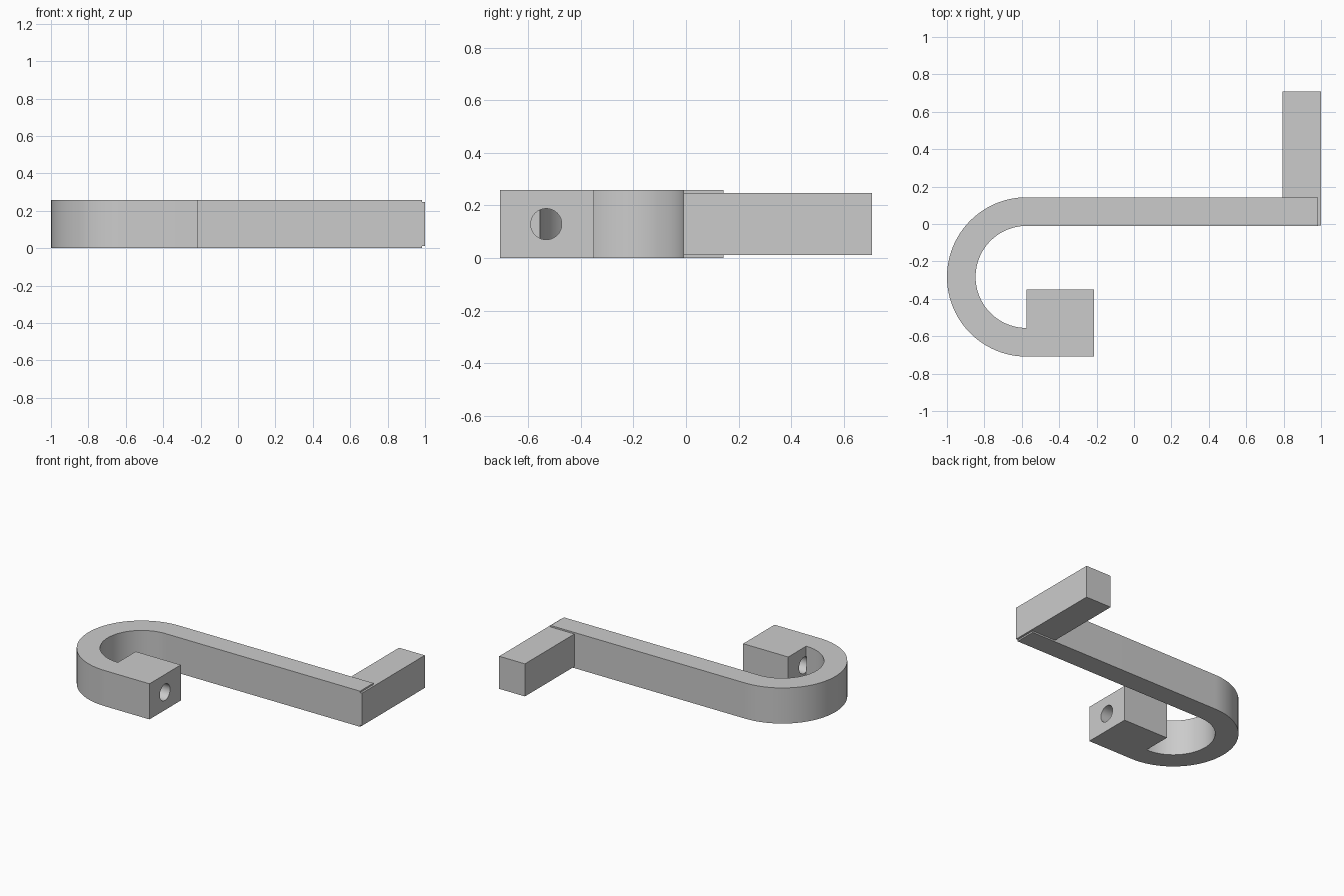
import bpy, bmesh
from math import pi, cos, sin, radians
from mathutils import Matrix

cube = bpy.data.objects.get("Cube")
if cube:
    bpy.data.objects.remove(cube, do_unlink=True)

# Single grey material
grey = bpy.data.materials.new("plain grey")
grey.use_nodes = True
colour = (0.6, 0.6, 0.6, 1)
grey.diffuse_color = colour
grey.node_tree.nodes["Principled BSDF"].inputs["Base Color"].default_value = colour


def finish(name, bm):
    bmesh.ops.recalc_face_normals(bm, faces=bm.faces)
    mesh = bpy.data.meshes.new(name)
    bm.to_mesh(mesh)
    bm.free()
    mesh.materials.append(grey)
    obj = bpy.data.objects.new(name, mesh)
    bpy.context.collection.objects.link(obj)
    return obj


def extrude(name, outline, z0, z1):
    bm = bmesh.new()
    base = bm.faces.new([bm.verts.new((x, y, z0)) for x, y in outline])
    top = bmesh.ops.extrude_face_region(bm, geom=[base])["geom"]
    verts = [g for g in top if isinstance(g, bmesh.types.BMVert)]
    bmesh.ops.translate(bm, verts=verts, vec=(0, 0, z1 - z0))
    return finish(name, bm)


# Bar bent into a half ring that ends in a square block
height = 0.258
cx, cy, outer, inner = -0.574, -0.283, 0.426, 0.273
bar_end, block_end, block_back = 0.985, -0.213, -0.35
steps = 48


def arc(radius):
    angles = [pi / 2 + pi * i / steps for i in range(steps + 1)]
    return [(cx + radius * cos(a), cy + radius * sin(a)) for a in angles]


outline = [(bar_end, cy + outer)] + arc(outer)
outline += [(block_end, cy - outer), (block_end, block_back), (cx, block_back)]
outline += arc(inner)[::-1] + [(bar_end, cy + inner)]
hook = extrude("hook_bar", outline, 0, height)

# Round hole through the block, stopping at the ring
start, stop = cx - 0.002, block_end + 0.1
bm = bmesh.new()
bmesh.ops.create_cone(
    bm, cap_ends=True, segments=48, radius1=0.059, radius2=0.059, depth=stop - start,
    matrix=Matrix.Translation(((start + stop) / 2, -0.532, height / 2))
    @ Matrix.Rotation(radians(90), 4, 'Y'))
cutter = finish("hole_cutter", bm)
cutter.hide_render = True

cut = hook.modifiers.new("hole", 'BOOLEAN')
cut.operation = 'DIFFERENCE'
cut.solver = 'EXACT'
cut.object = cutter
bpy.ops.object.select_all(action='DESELECT')
hook.select_set(True)
bpy.context.view_layer.objects.active = hook
bpy.ops.object.modifier_apply(modifier=cut.name)
bpy.data.objects.remove(cutter, do_unlink=True)
bpy.ops.object.shade_smooth_by_angle(angle=radians(30))

# Slightly thinner cross leg at the bar's far end
left, right, front, back = 0.794, 1.0, cy + inner + 0.001, 0.709
extrude("cross_leg", [(left, front), (right, front), (right, back), (left, back)],
        0.011, height - 0.011)
